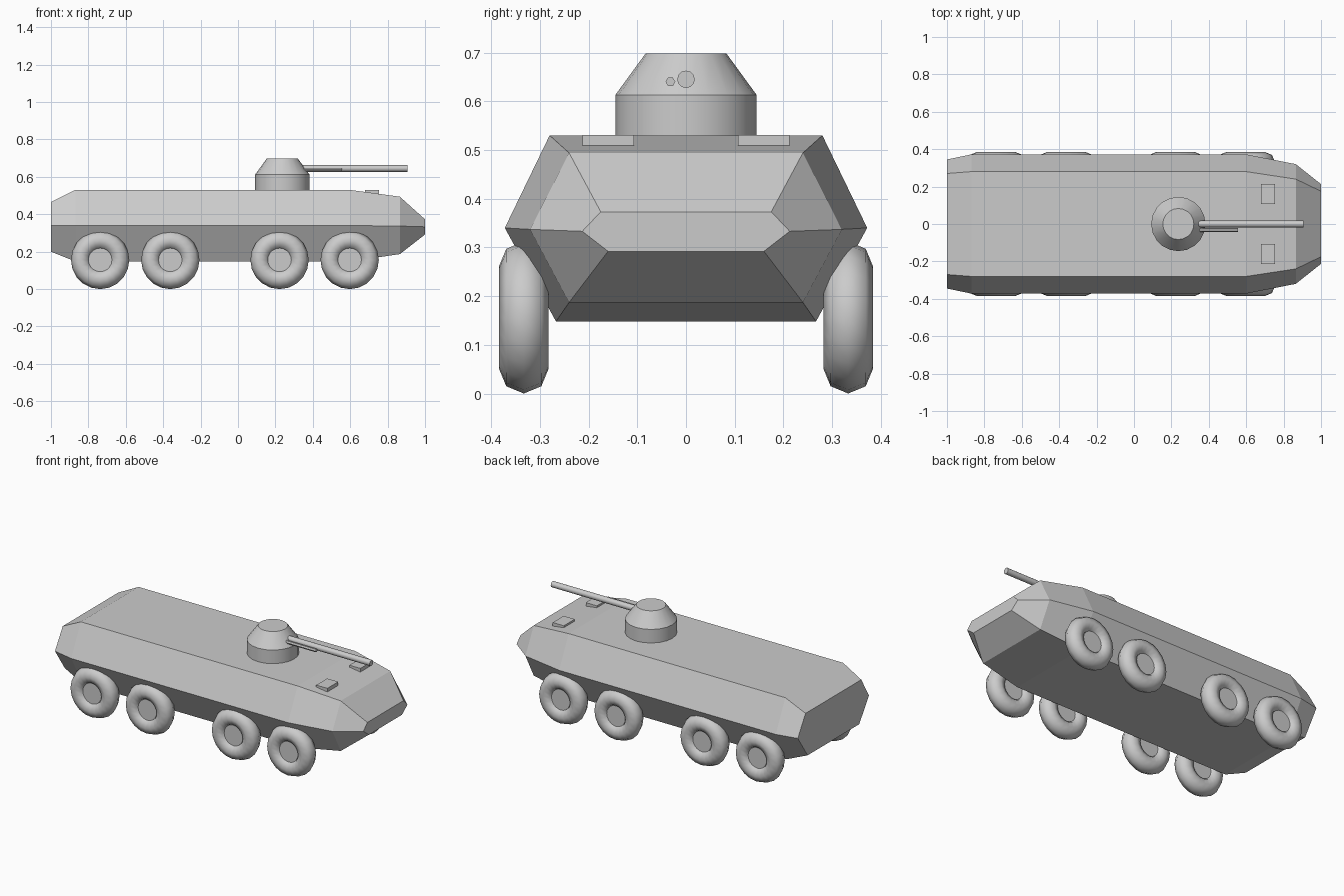
import bpy, bmesh
from math import pi, radians, sin, cos

if "Cube" in bpy.data.objects:
    bpy.data.objects.remove(bpy.data.objects["Cube"])


def add_object(name, bm, smooth=None):
    bmesh.ops.recalc_face_normals(bm, faces=bm.faces)
    mesh = bpy.data.meshes.new(name)
    bm.to_mesh(mesh)
    bm.free()
    ob = bpy.data.objects.new(name, mesh)
    bpy.context.collection.objects.link(ob)
    if smooth:
        bpy.ops.object.select_all(action='DESELECT')
        ob.select_set(True)
        bpy.context.view_layer.objects.active = ob
        bpy.ops.object.shade_smooth_by_angle(angle=radians(smooth))
    return ob


def loft(bm, rings, cap=True):
    """Skin a list of equal-length closed rings."""
    loops = [[bm.verts.new(p) for p in ring] for ring in rings]
    n = len(loops[0])
    for a, b in zip(loops, loops[1:]):
        for i in range(n):
            j = (i + 1) % n
            bm.faces.new((a[i], a[j], b[j], b[i]))
    if cap:
        bm.faces.new(loops[0])
        bm.faces.new(loops[-1])
    return loops


def circle(n, r, place):
    return [place(r * cos(2 * pi * i / n), r * sin(2 * pi * i / n)) for i in range(n)]


# Hull: x, then (half width, z) for roof, waist and belly
sections = [
    (-1.00, (0.27, 0.465), (0.345, 0.34), (0.25, 0.20)),
    (-0.87, (0.28, 0.53), (0.372, 0.34), (0.267, 0.148)),
    (0.60, (0.28, 0.53), (0.372, 0.34), (0.267, 0.148)),
    (0.865, (0.24, 0.494), (0.32, 0.337), (0.24, 0.187)),
    (1.00, (0.175, 0.373), (0.213, 0.333), (0.16, 0.292)),
]
bm = bmesh.new()
loft(bm, [[(x, w, z) for w, z in half] + [(x, -w, z) for w, z in reversed(half)]
          for x, *half in sections])
add_object("hull", bm)

# Turret: upright wall and sloped cap
bm = bmesh.new()
loft(bm, [circle(20, r, lambda a, b, z=z: (0.237 + a, b, z))
          for r, z in ((0.145, 0.51), (0.145, 0.613), (0.083, 0.698))])
add_object("turret", bm, 30)

# Guns pointing forward
for name, y, z, r, x1, n in (("main_barrel", 0, 0.645, 0.018, 0.905, 12),
                             ("small_barrel", -0.032, 0.64, 0.01, 0.555, 6)):
    bm = bmesh.new()
    loft(bm, [circle(n, r, lambda a, b, x=x: (x, y + a, z + b)) for x in (0.30, x1)])
    add_object(name, bm, 35 if n > 6 else None)

# Roof hatches
for side in (-1, 1):
    bm = bmesh.new()
    loft(bm, [[(x, side * y, z) for x, y in
               ((0.68, 0.107), (0.755, 0.107), (0.755, 0.213), (0.68, 0.213))]
              for z in (0.505, 0.531)])
    add_object("hatch", bm)

# Wheels: torus tyre and round hub
for side in (-1, 1):
    for cx in (-0.737, -0.362, 0.222, 0.597):
        cy, cz = side * 0.333, 0.156
        bm = bmesh.new()
        rings = [circle(20, 0.105 + 0.051 * cos(k * pi / 4),
                        lambda a, b, o=0.051 * sin(k * pi / 4): (cx + b, cy + o, cz + a))
                 for k in range(8)]
        loft(bm, rings + rings[:1], cap=False)
        bmesh.ops.remove_doubles(bm, verts=bm.verts, dist=1e-5)
        add_object("tyre", bm, 60)
        bm = bmesh.new()
        loft(bm, [circle(20, 0.063, lambda a, b, o=o: (cx + b, cy + o, cz + a))
                  for o in (-0.028, 0.028)])
        add_object("hub", bm, 30)
